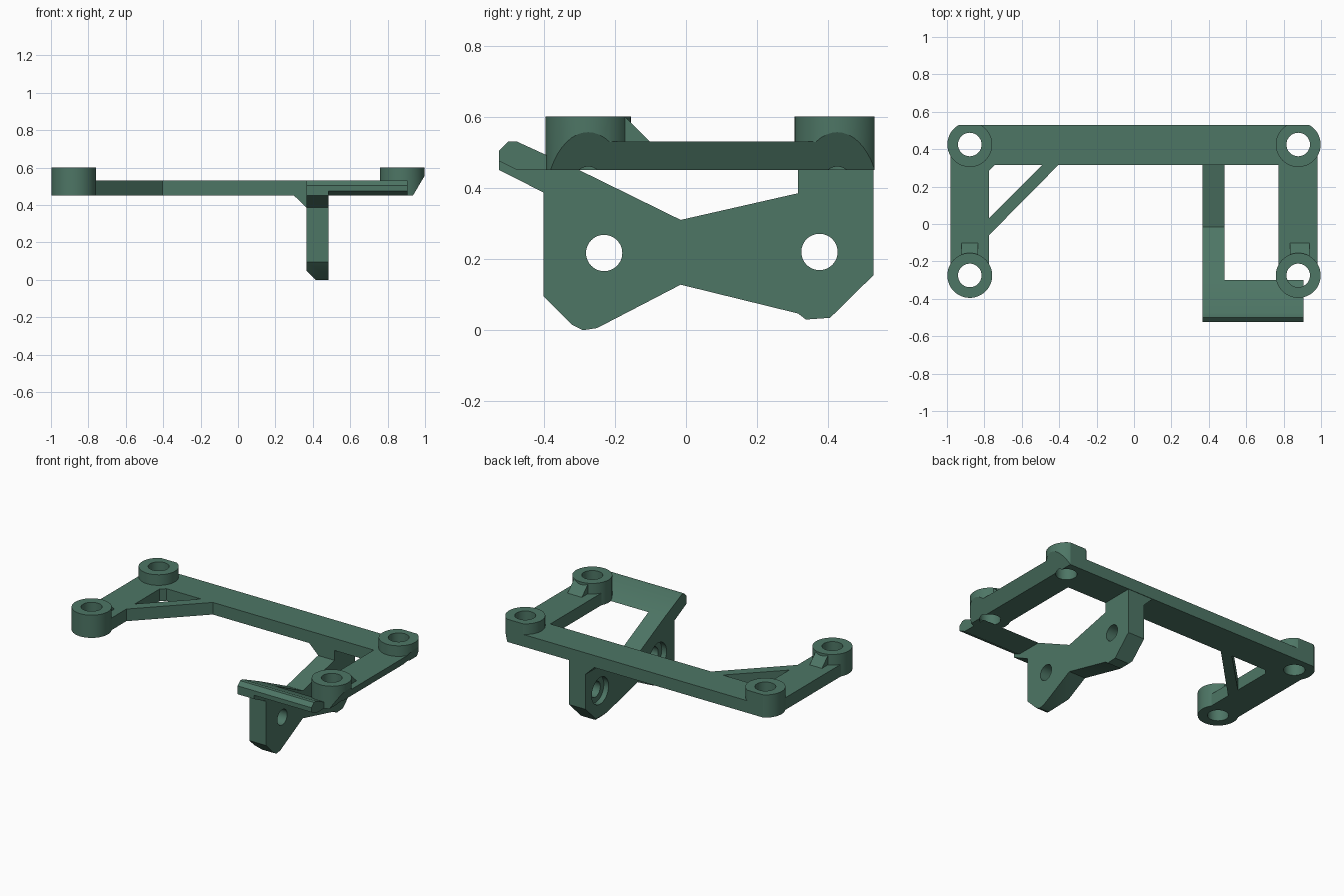
import bpy, bmesh, math
from mathutils import Matrix

if "Cube" in bpy.data.objects:
    bpy.data.objects.remove(bpy.data.objects["Cube"])

green = bpy.data.materials.new("muted_green")
green.diffuse_color = (0.075, 0.18, 0.13, 1)
green.use_nodes = True
green.node_tree.nodes["Principled BSDF"].inputs["Base Color"].default_value = green.diffuse_color


def finish(name, bm):
    bmesh.ops.recalc_face_normals(bm, faces=bm.faces)
    me = bpy.data.meshes.new(name)
    bm.to_mesh(me)
    bm.free()
    me.materials.append(green)
    ob = bpy.data.objects.new(name, me)
    bpy.context.collection.objects.link(ob)
    return ob


def prism(name, pts, axis, lo, hi):
    """Extrude a 2D outline along x (yz outline), y (xz) or z (xy)."""
    place = {"x": lambda a, b, t: (t, a, b),
             "y": lambda a, b, t: (a, t, b),
             "z": lambda a, b, t: (a, b, t)}[axis]
    bm = bmesh.new()
    low = [bm.verts.new(place(a, b, lo)) for a, b in pts]
    high = [bm.verts.new(place(a, b, hi)) for a, b in pts]
    bm.faces.new(low)
    bm.faces.new(high[::-1])
    n = len(pts)
    for i in range(n):
        j = (i + 1) % n
        bm.faces.new((low[i], low[j], high[j], high[i]))
    return finish(name, bm)


def rect(a0, a1, b0, b1):
    return [(a0, b0), (a1, b0), (a1, b1), (a0, b1)]


def cylinder(name, center, r, depth, axis="z"):
    bm = bmesh.new()
    m = Matrix.Translation(center)
    if axis == "x":
        m = m @ Matrix.Rotation(math.pi / 2, 4, "Y")
    bmesh.ops.create_cone(bm, cap_ends=True, segments=48, radius1=r,
                          radius2=r, depth=depth, matrix=m)
    return finish(name, bm)


def combine(base, others, op):
    """Apply a boolean for every part, then remove the used parts."""
    for o in others:
        mod = base.modifiers.new("bool", "BOOLEAN")
        mod.operation, mod.solver, mod.object = op, "EXACT", o
        bpy.context.view_layer.update()
        dg = bpy.context.evaluated_depsgraph_get()
        me = bpy.data.meshes.new_from_object(base.evaluated_get(dg))
        base.modifiers.clear()
        base.data = me
        bpy.data.objects.remove(o)


Z0, Z1, ZB = 0.45, 0.53, 0.60
posts = [(sx * 0.878, y) for sx in (-1, 1) for y in (0.425, -0.275)]

# flat frame: back beam with clipped corners and two side arms
frame = prism("frame", [
    (-0.982, -0.275), (-0.775, -0.275), (-0.775, 0.285), (-0.745, 0.315),
    (0.772, 0.315), (0.772, -0.275), (0.982, -0.275), (0.982, 0.475),
    (0.932, 0.53), (-0.932, 0.53), (-0.982, 0.475)], "z", Z0, Z1)

# diagonal brace, screw bosses and small ramps behind the front bosses
parts = [prism("brace", [(-0.80, -0.085), (-0.80, 0.005), (-0.47, 0.335),
                         (-0.385, 0.335)], "z", Z0, Z1)]
for x, y in posts:
    parts.append(cylinder("boss", (x, y, (Z0 + ZB) / 2), 0.12, ZB - Z0))
    if y < 0:
        parts.append(prism("ramp", [(y + 0.08, 0.5), (y + 0.08, ZB),
                                    (-0.172, ZB), (-0.102, Z1), (-0.102, 0.5)],
                           "x", x - 0.045, x + 0.06 if x > 0 else x + 0.045))
combine(frame, parts, "UNION")

# screw holes, flat back edge and slanted right side
cuts = [cylinder("hole", (x, y, 0.5), 0.063, 0.6) for x, y in posts]
cuts.append(prism("back_cut", rect(-1.2, 1.2, 0.53, 0.8), "z", 0.3, 0.8))
cuts.append(prism("side_cut", [(0.9055, 0.40), (1.0237, 0.60), (1.3, 0.60),
                               (1.3, 0.40)], "y", -0.8, 0.8))
combine(frame, cuts, "DIFFERENCE")

# hanging side plate with two lobes
plate = prism("hanging_plate", [
    (-0.525, 0.475), (-0.525, 0.45), (-0.40, 0.387), (-0.40, 0.095),
    (-0.32, 0.015), (-0.29, 0.0), (-0.25, 0.006), (-0.015, 0.128),
    (0.315, 0.047), (0.337, 0.03), (0.405, 0.035), (0.527, 0.155),
    (0.527, Z0), (0.315, Z0), (0.315, 0.385), (-0.015, 0.31),
    (-0.30, Z0), (-0.475, Z0)], "x", 0.365, 0.485)
cuts = [prism("edge_cut", [(0.30, 0.115), (0.365, 0.05), (0.42, -0.005),
                           (0.42, -0.1), (0.30, -0.1)], "y", -0.8, 0.8)]
# bolt holes, recessed on the inner side
for y, z in [(-0.23, 0.217), (0.375, 0.22)]:
    cuts.append(cylinder("bolt_hole", (0.42, y, z), 0.051, 0.4, "x"))
    cuts.append(cylinder("recess", (0.355, y, z), 0.088, 0.09, "x"))
combine(plate, cuts, "DIFFERENCE")

# corner gusset between plate and beam
prism("gusset", [(0.30, Z0), (0.365, Z0), (0.365, 0.387)], "y", 0.315, 0.527)

# tilted front lip
prism("front_lip", [(-0.525, 0.475), (-0.475, Z0), (-0.30, Z0),
                    (-0.475, Z1), (-0.50, Z1), (-0.525, 0.505)],
      "x", 0.365, 0.905)

# crisp edges, smooth round walls
for ob in bpy.context.scene.objects:
    ob.select_set(True)
    bpy.context.view_layer.objects.active = ob
bpy.ops.object.shade_smooth_by_angle(angle=math.radians(25))
